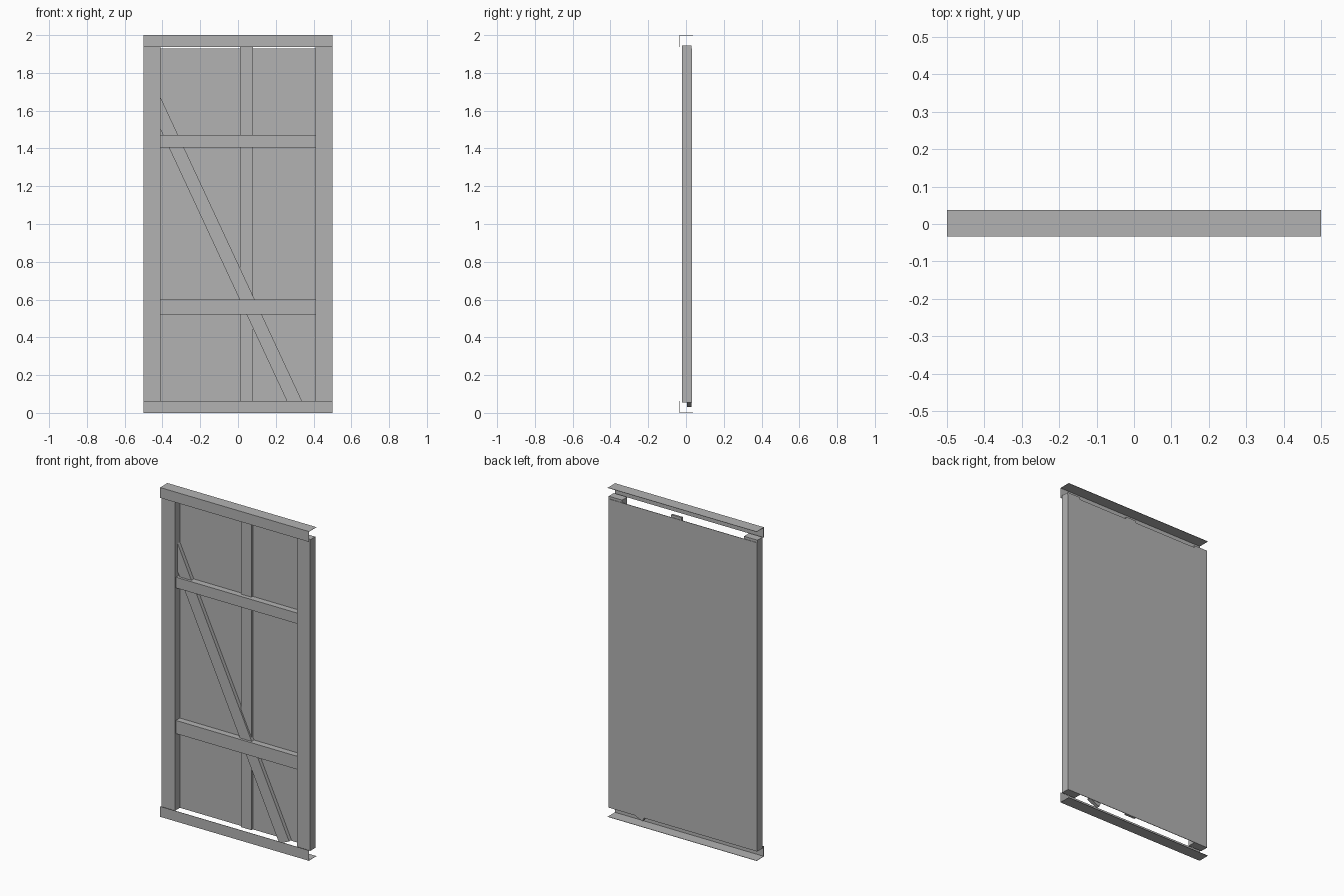
import bpy
import bmesh

cube = bpy.data.objects.get("Cube")
if cube:
    bpy.data.objects.remove(cube, do_unlink=True)

grey = bpy.data.materials.new("plain_grey")
grey.use_nodes = True
grey.diffuse_color = (0.45, 0.45, 0.45, 1)
grey.node_tree.nodes["Principled BSDF"].inputs["Base Color"].default_value = grey.diffuse_color

BACK = 0.028  # plane where the framing meets the panel


def add_object(name, bm):
    bmesh.ops.recalc_face_normals(bm, faces=bm.faces)
    mesh = bpy.data.meshes.new(name)
    bm.to_mesh(mesh)
    bm.free()
    mesh.materials.append(grey)
    obj = bpy.data.objects.new(name, mesh)
    bpy.context.collection.objects.link(obj)
    return obj


def extrude(name, outline, offset):
    """Make a solid from a flat outline of 3D points."""
    bm = bmesh.new()
    face = bm.faces.new([bm.verts.new(p) for p in outline])
    result = bmesh.ops.extrude_face_region(bm, geom=[face], use_keep_orig=True)
    moved = [v for v in result["geom"] if isinstance(v, bmesh.types.BMVert)]
    bmesh.ops.translate(bm, verts=moved, vec=offset)
    return add_object(name, bm)


def board(name, outline, front, back=BACK):
    return extrude(name, [(x, front, z) for x, z in outline], (0, back - front, 0))


def box(name, x0, x1, z0, z1, front, back=BACK):
    return board(name, [(x0, z0), (x1, z0), (x1, z1), (x0, z1)], front, back)


# Back sheet
box("back_panel", -0.5, 0.5, 0.055, 1.93, BACK, 0.031)

# Uprights
box("right_stud", -0.5, -0.41, 0.055, 1.945, -0.021)
box("left_stud", 0.41, 0.5, 0.055, 1.945, -0.021)
box("middle_stud", 0.01, 0.08, 0.055, 1.945, 0.015)

# Cross rails
for name, low, high in (("lower_rail", 0.52, 0.6), ("upper_rail", 1.405, 1.47)):
    box(name, -0.41, 0.41, low, high, -0.01)

# Diagonal brace, square cut at the foot
board("diagonal_brace", [(0.274, 0.03), (0.34, 0.06), (-0.41, 1.67), (-0.41, 1.5)], 0.005)

# Thin angle tracks, open at the back
t = 0.002
for name, edge, side in (("bottom_track", 0, 1), ("top_track", 2, -1)):
    profile = [(-0.034, 0), (0.037, 0), (0.037, t), (-0.034 + t, t),
               (-0.034 + t, 0.063), (-0.034, 0.063)]
    extrude(name, [(-0.5, y, edge + side * h) for y, h in profile], (1, 0, 0))
